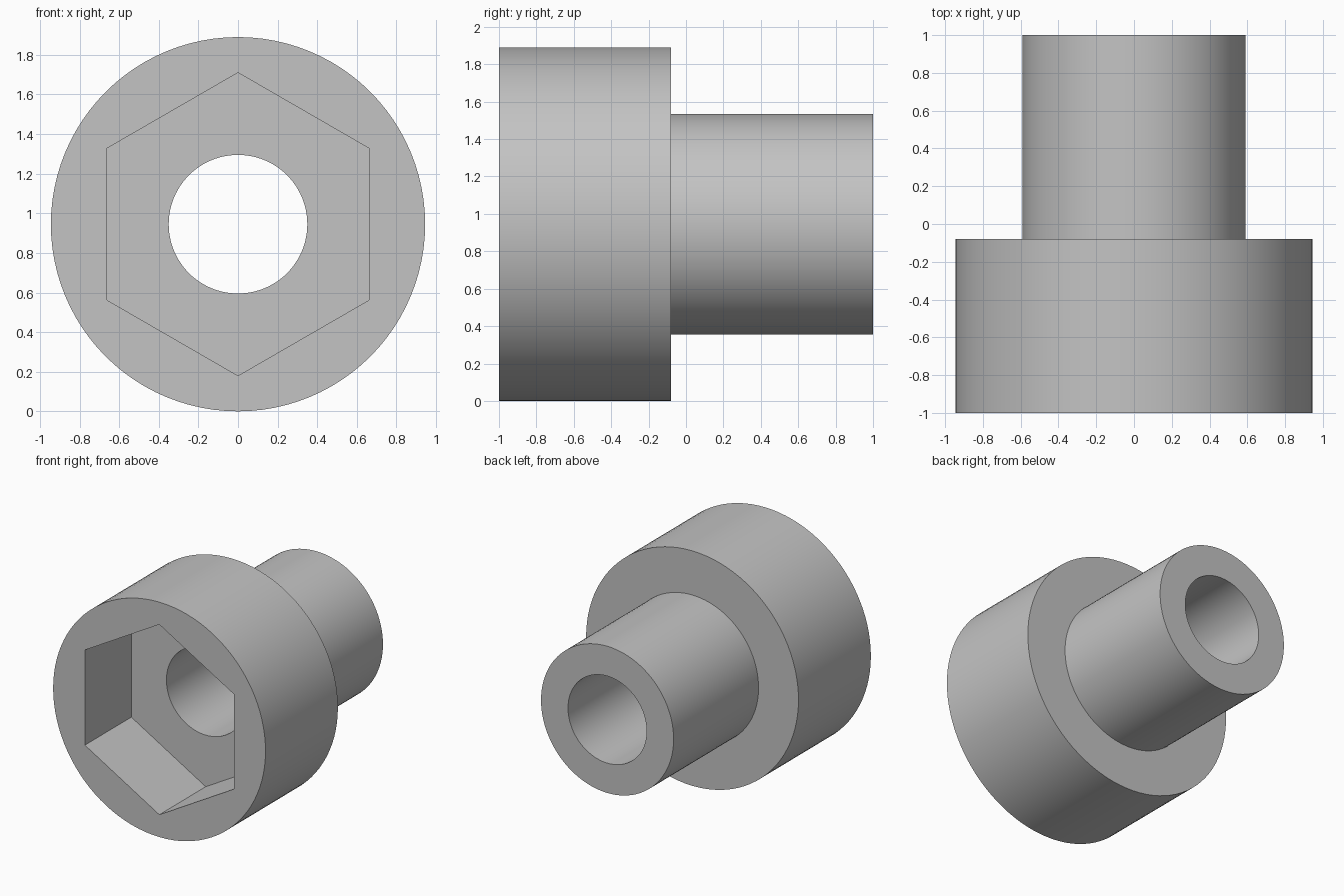
import bpy
import bmesh
from math import cos, pi, radians, sin

cube = bpy.data.objects.get("Cube")
if cube:
    bpy.data.objects.remove(cube, do_unlink=True)

SEGMENTS = 96
AXIS_Z = 0.945
HEAD_R, SHANK_R, BORE_R, HEX_R = 0.945, 0.59, 0.35, 0.765
FRONT, SOCKET_FLOOR, SHOULDER, BACK = -1.0, -0.41, -0.08, 1.0

grey = bpy.data.materials.new("plain grey")
grey.use_nodes = True
colour = (0.55, 0.55, 0.55, 1)
grey.diffuse_color = colour
grey.node_tree.nodes["Principled BSDF"].inputs["Base Color"].default_value = colour


def circle(radius):
    return lambda angle: radius


def hexagon(radius):
    # Corners point straight up and down
    return lambda angle: radius * cos(pi / 6) / cos(angle % (pi / 3) - pi / 6)


def ring(bm, outline, y):
    verts = []
    for i in range(SEGMENTS):
        a = 2 * pi * i / SEGMENTS
        # Nudge avoids rounding at the corners
        r = outline(a + 1e-9)
        verts.append(bm.verts.new((r * sin(a), y, AXIS_Z + r * cos(a))))
    return verts


# Closed loop of cross-sections: outside, through the bore, out of the socket
sections = [
    (circle(HEAD_R), FRONT),
    (circle(HEAD_R), SHOULDER),
    (circle(SHANK_R), SHOULDER),
    (circle(SHANK_R), BACK),
    (circle(BORE_R), BACK),
    (circle(BORE_R), SOCKET_FLOOR),
    (hexagon(HEX_R), SOCKET_FLOOR),
    (hexagon(HEX_R), FRONT),
]
bm = bmesh.new()
rings = [ring(bm, outline, y) for outline, y in sections]
for k, a in enumerate(rings):
    b = rings[(k + 1) % len(rings)]
    for i in range(SEGMENTS):
        j = (i + 1) % SEGMENTS
        bm.faces.new((a[i], a[j], b[j], b[i]))
bmesh.ops.recalc_face_normals(bm, faces=bm.faces)

mesh = bpy.data.meshes.new("hex_socket_sleeve")
bm.to_mesh(mesh)
bm.free()
mesh.materials.append(grey)
sleeve = bpy.data.objects.new("hex_socket_sleeve", mesh)
bpy.context.collection.objects.link(sleeve)

# Smooth round walls, crisp rims and hexagon corners
bpy.ops.object.select_all(action="DESELECT")
sleeve.select_set(True)
bpy.context.view_layer.objects.active = sleeve
bpy.ops.object.shade_smooth_by_angle(angle=radians(30))
